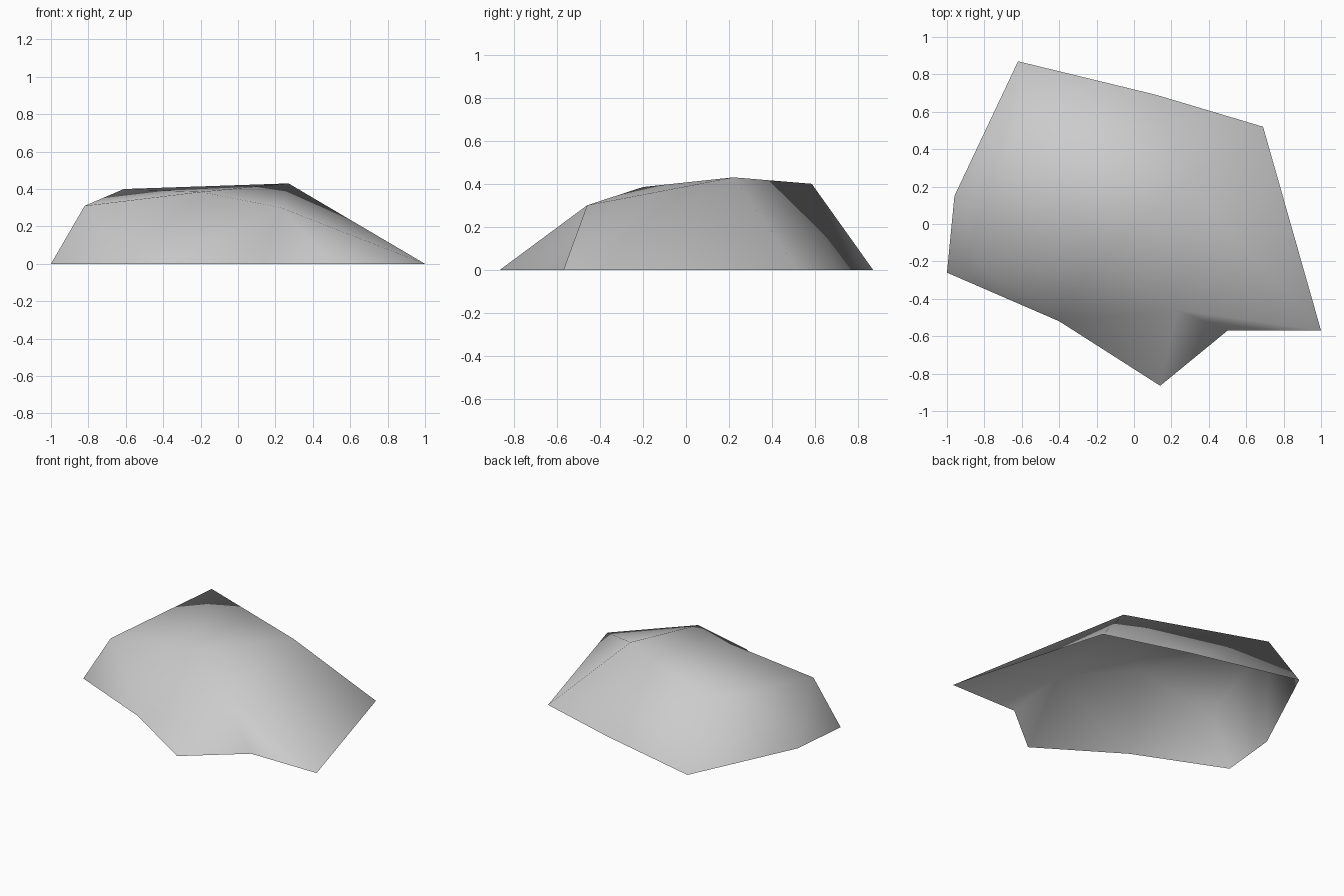
import bpy
import bmesh

# Remove the default cube only
cube = bpy.data.objects.get("Cube")
if cube:
    bpy.data.objects.remove(cube, do_unlink=True)


def make_material(name, color):
    material = bpy.data.materials.new(name)
    material.use_nodes = True
    material.diffuse_color = color
    shader = material.node_tree.nodes["Principled BSDF"]
    shader.inputs["Base Color"].default_value = color
    shader.inputs["Roughness"].default_value = 0.9
    return material


# Ground outline, counter-clockwise from the back left corner
outline = [(0.69, 0.52), (0.12, 0.69), (-0.62, 0.87), (-0.96, 0.15),
           (-1, -0.26), (-0.4, -0.52), (0.14, -0.865), (0.5, -0.57), (1, -0.57)]

# Peaks of the rock's crown
peaks = {
    "summit": (0.27, 0.22, 0.43),
    "back": (-0.61, 0.585, 0.4),
    "side": (-0.82, -0.22, 0.31),
    "brow": (-0.2, -0.2, 0.385),
    "spur": (0.23, -0.46, 0.3),
}

# Each peak fans down to a run of outline corners: first corner, number of edges
slopes = [("summit", 8, 2), ("back", 1, 2), ("side", 3, 2), ("spur", 5, 3)]

# Faces linking neighbouring fans where they meet one outline corner
links = [("summit", 1, "back"), ("back", 3, "side"), ("side", 5, "brow"),
         ("brow", 5, "spur"), ("spur", 8, "summit")]

# Crown on top
crown = [("brow", "spur", "summit"), ("brow", "summit", "back"),
         ("brow", "back", "side")]

bm = bmesh.new()
ring = [bm.verts.new((x, y, 0)) for x, y in outline]
top = {name: bm.verts.new(point) for name, point in peaks.items()}

for name, first, count in slopes:
    for i in range(first, first + count):
        bm.faces.new((ring[i % len(ring)], ring[(i + 1) % len(ring)], top[name]))
for here, corner, following in links:
    bm.faces.new((top[here], ring[corner], top[following]))
for names in crown:
    bm.faces.new([top[name] for name in names])

# Smooth shading over the whole open-bottomed shell
for face in bm.faces:
    face.smooth = True

mesh = bpy.data.meshes.new("rock")
bm.to_mesh(mesh)
bm.free()
mesh.materials.append(make_material("stone grey", (0.6, 0.6, 0.6, 1)))
rock = bpy.data.objects.new("rock", mesh)
bpy.context.collection.objects.link(rock)
